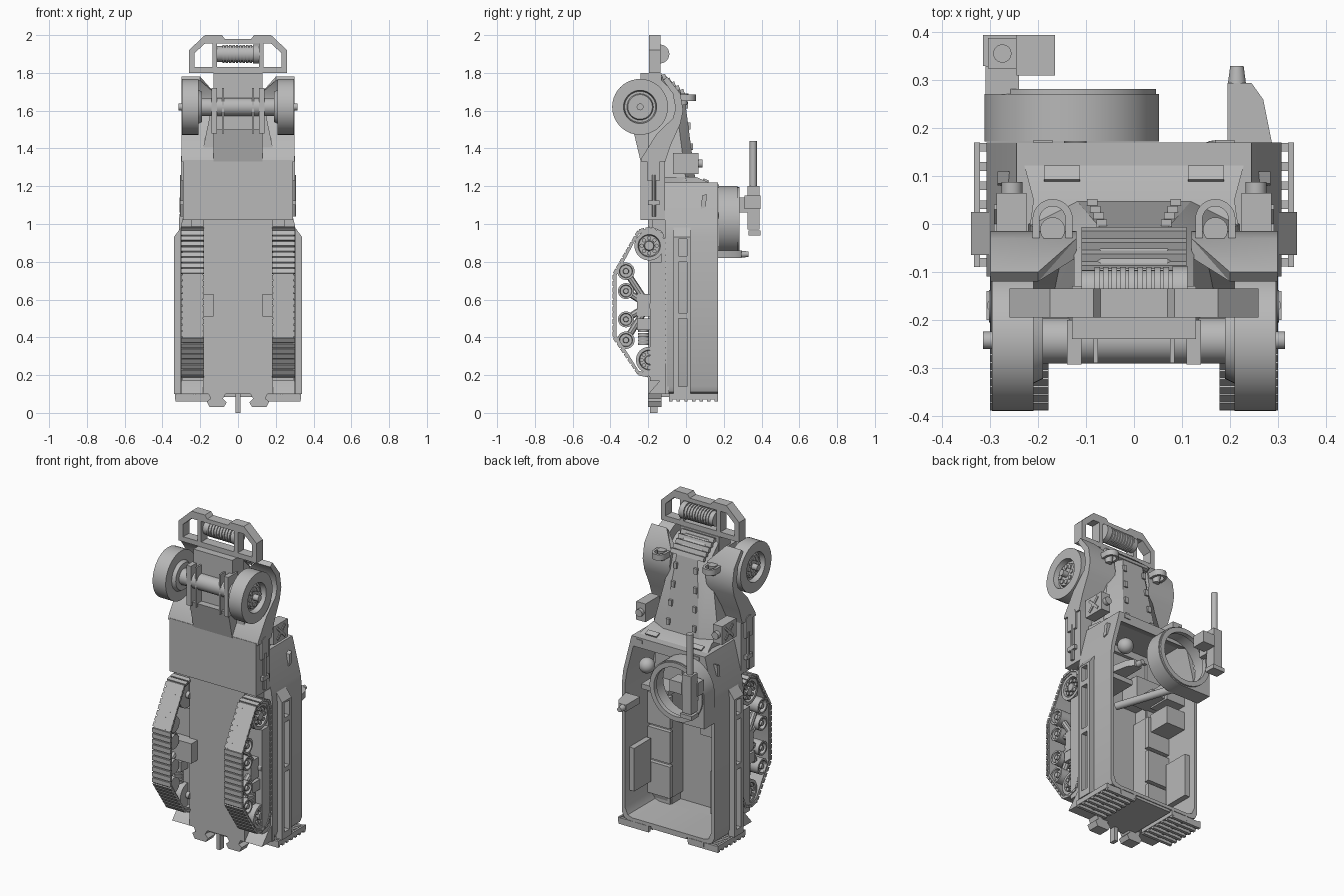
import bpy, bmesh
from math import pi, sin, cos, atan2, radians
from mathutils import Vector, Matrix

old = bpy.data.objects.get("Cube")
if old:
    bpy.data.objects.remove(old)

grey = bpy.data.materials.new("plain grey")
grey.use_nodes = True
grey.diffuse_color = (0.48, 0.48, 0.48, 1)
grey.node_tree.nodes["Principled BSDF"].inputs["Base Color"].default_value = grey.diffuse_color
made = []


def finish(name, bm):
    bmesh.ops.recalc_face_normals(bm, faces=bm.faces)
    me = bpy.data.meshes.new(name)
    bm.to_mesh(me)
    bm.free()
    me.materials.append(grey)
    ob = bpy.data.objects.new(name, me)
    bpy.context.collection.objects.link(ob)
    made.append(ob)
    return ob


def boxes(name, items):
    """Boxes from (centre, size, turn about x)."""
    bm = bmesh.new()
    for c, s, turn in items:
        m = Matrix.Translation(c) @ Matrix.Rotation(turn, 4, 'X') @ Matrix.Diagonal((*s, 1))
        bmesh.ops.create_cube(bm, size=1, matrix=m)
    return finish(name, bm)


def box(name, x, y, z):
    r = (x, y, z)
    return boxes(name, [([(a + b) / 2 for a, b in r], [abs(b - a) for a, b in r], 0)])


def rod(name, p, q, r, r2=None, n=24):
    p, q = Vector(p), Vector(q)
    d = q - p
    bm = bmesh.new()
    m = Matrix.Translation((p + q) / 2) @ d.to_track_quat('Z', 'Y').to_matrix().to_4x4()
    bmesh.ops.create_cone(bm, cap_ends=True, segments=n, radius1=r,
                          radius2=r if r2 is None else r2, depth=d.length, matrix=m)
    return finish(name, bm)


def plate(name, loops, axis, a, b):
    """Extrude an outline with holes along an axis from a to b."""
    cu = bpy.data.curves.new(name, 'CURVE')
    cu.dimensions, cu.fill_mode, cu.extrude = '2D', 'BOTH', 0.5
    for loop in loops:
        sp = cu.splines.new('POLY')
        sp.points.add(len(loop) - 1)
        for pt, (p, q) in zip(sp.points, loop):
            pt.co = (p, q, 0, 1)
        sp.use_cyclic_u = True
    tmp = bpy.data.objects.new(name, cu)
    bpy.context.collection.objects.link(tmp)
    dg = bpy.context.evaluated_depsgraph_get()
    me = bpy.data.meshes.new_from_object(tmp.evaluated_get(dg))
    bm = bmesh.new()
    bm.from_mesh(me)
    bpy.data.objects.remove(tmp)
    bmesh.ops.remove_doubles(bm, verts=bm.verts, dist=1e-5)
    for v in bm.verts:
        p, q, t = v.co.x, v.co.y, a + (b - a) * (v.co.z + 0.5)
        v.co = {'x': (t, p, q), 'y': (p, t, q), 'z': (p, q, t)}[axis]
    return finish(name, bm)


def loft(name, rings):
    bm = bmesh.new()
    vs = [[bm.verts.new(p) for p in ring] for ring in rings]
    n = len(vs[0])
    for r0, r1 in zip(vs, vs[1:]):
        for i in range(n):
            bm.faces.new((r0[i], r0[(i + 1) % n], r1[(i + 1) % n], r1[i]))
    bm.faces.new(vs[0])
    bm.faces.new(vs[-1])
    return finish(name, bm)


def lathe(name, prof, y, z, side):
    """Spin (radius, x) points about an axle along x."""
    bm = bmesh.new()
    vs = [bm.verts.new((side * x, y + r, z)) for r, x in prof]
    es = [bm.edges.new(e) for e in zip(vs, vs[1:])]
    bmesh.ops.spin(bm, geom=vs + es, cent=(0, y, z), axis=(1, 0, 0), angle=2 * pi, steps=40)
    bmesh.ops.remove_doubles(bm, verts=bm.verts, dist=1e-5)
    return finish(name, bm)


def rect(p0, p1, q0, q1):
    return [(p0, q0), (p1, q0), (p1, q1), (p0, q1)]


def arc(cp, cq, r, a0, a1, n):
    return [(cp + r * cos(a0 + (a1 - a0) * i / n), cq + r * sin(a0 + (a1 - a0) * i / n)) for i in range(n + 1)]


def both(half):
    return half + [(-p, q) for p, q in reversed(half)]


# Open hull: wall ring, floors and lower tub
hull_out = both([(.27, .1), (.295, .11), (.308, .14), (.308, .93), (.3, 1.0), (.245, 1.22)])
hull_in = both([(.24, .12), (.27, .13), (.288, .17), (.288, .92), (.275, 1.0), (.225, 1.19)])
plate("hull_wall", [hull_out, hull_in], 'y', -.1, .17)
plate("sponson_floor", [both([(.308, .1), (.308, .93), (.3, 1.0), (.245, 1.22)]), rect(-.17, .17, .12, 1.15)], 'y', -.11, -.09)
plate("lower_tub", [rect(-.185, .185, .1, 1.02), rect(-.165, .165, .12, 1.0)], 'y', -.2, -.1)
box("tub_floor", (-.185, .185), (-.2, -.185), (.1, 1.02))
box("cab_belly", (-.29, .29), (-.24, -.11), (1.02, 1.34))

# Windshield with vision slits
loft("windshield", [[(-x, y, z), (x, y, z), (x, y, z + .04), (-x, y, z + .04)]
                    for x, y, z in ((.235, -.13, 1.21), (.21, .05, 1.21), (.242, .17, 1.16))])
for s in (1, -1):
    boxes("vision_frame", [((s * .15, .105, 1.23), (.075, .032, .012), radians(-23))])
    boxes("windshield_clip", [((s * .19, .165, 1.2), (.04, .02, .02), 0)])

# Hood, hinges and radiator louvres
def hood_ring(x, lo, hi, z):
    return [(-x, lo, z), (x, lo, z), (x, hi - .05, z), (x * .55, hi, z), (-x * .55, hi, z), (-x, hi - .05, z)]

loft("hood", [hood_ring(.22, -.2, .05, 1.23), hood_ring(.125, -.2, -.01, 1.69), hood_ring(.125, -.2, -.1, 1.78)])
boxes("hood_hinges", [((s * (.09 - .025 * t), .048 - .055 * t, 1.25 + .42 * t), (.022, .022, .035), 0)
                      for s in (1, -1) for t in (.12, .38, .64, .9)])
boxes("radiator_louvres", [((0, -.02 - .024 * i, 1.7 + .02 * i), (.22, .02, .026), radians(20)) for i in range(5)])
box("radiator_base", (-.13, .13), (-.24, -.13), (1.34, 1.8))
loft("belly_pan", [[(-.13, y, z), (.13, y, z), (.13, -.2, z), (-.13, -.2, z)] for y, z in ((-.24, 1.33), (-.28, 1.5))])
for s in (1, -1):
    box("frame_rail", (s * .075, s * .085), (-.29, -.2), (1.48, 1.72))
    box("axle_block", (s * .11, s * .14), (-.293, -.2), (1.48, 1.72))
rod("front_axle", (-.21, -.243, 1.62), (.21, -.243, 1.62), .048)

# Bumper frame and winch
bumper = both([(.26, 1.8), (.26, 1.92), (.175, 2.0), (.085, 2.0), (.07, 1.98)])
holes = [rect(-.11, .11, 1.83, 1.955)]
for s in (1, -1):
    holes.append([(s * .135, 1.83), (s * .23, 1.83), (s * .23, 1.905), (s * .175, 1.955), (s * .135, 1.955)])
plate("bumper", [bumper] + holes, 'y', -.195, -.135)
rod("winch_drum", (-.11, -.138, 1.9), (.11, -.138, 1.9), .042)
for i in range(9):
    rod("winch_cable", (-.083 + i * .018, -.138, 1.9), (-.071 + i * .018, -.138, 1.9), .048)
rod("winch_motor", (.08, -.138, 1.9), (.112, -.138, 1.9), .05)

fender = [(-.24, 1.33), (-.11, 1.33), (-.08, 1.42), (-.03, 1.53), (-.015, 1.6), (-.03, 1.69), (-.1, 1.78),
          (-.12, 1.76), (-.07, 1.69), (-.055, 1.61), (-.07, 1.56), (-.16, 1.47), (-.235, 1.35)]
tyre = [(0, .28), (.065, .28), (.07, .265), (.082, .265), (.088, .297), (.148, .297),
        (.148, .21), (.09, .21), (.08, .19), (0, .19)]
road = [(0, .29), (.3, .29), (.35, .27), (.7, .27), (.76, .29), (1, .29), (1, .2), (0, .2)]
track = [(-.185, .98), (-.25, .965), (-.383, .735), (-.383, .40), (-.25, .205), (-.2, .195), (-.14, .213),
         (-.112, .28), (-.112, .9), (-.13, .955)]

for s in (1, -1):
    # Front wheel and fender with a narrowed tip
    wing = plate("fender", [fender], 'x', s * .12, s * .3)
    for v in wing.data.vertices:
        if v.co.z > 1.72 and abs(v.co.x) < .15:
            v.co.x = s * .2
    lathe("front_wheel", tyre, -.243, 1.62, s)
    rod("wheel_hub", (s * .27, -.243, 1.62), (s * .315, -.243, 1.62), .018)
    for y, z in arc(-.243, 1.62, .046, 0, 7 * pi / 4, 7):
        rod("wheel_nut", (s * .27, y, z), (s * .286, y, z), .013, n=10)

    # Track band with pads
    inner = [(-.25 + (y + .25) * .88, .59 + (z - .59) * .955) for y, z in track]
    plate("track_band", [track, inner], 'x', s * .185, s * .295)
    pads = []
    for (y0, z0), (y1, z1) in zip(track, track[1:] + track[:1]):
        length = ((y1 - y0) ** 2 + (z1 - z0) ** 2) ** .5
        k = max(1, round(length / .032))
        for i in range(k):
            t = (i + .5) / k
            pads.append(((s * .24, y0 + (y1 - y0) * t, z0 + (z1 - z0) * t), (.122, .014, .026),
                         atan2(z1 - z0, y1 - y0) - pi / 2))
    boxes("track_pads", pads)

    # Running gear
    for y, z, r in ((-.195, .885, .078), (-.195, .28, .07), (-.318, .75, .046), (-.318, .645, .042),
                    (-.318, .495, .042), (-.318, .385, .046), (-.165, .565, .03)):
        lathe("road_wheel", [(a * r, x) for a, x in road], y, z, s)
    for z in (.885, .28):
        rod("sprocket_axle", (s * .18, -.195, z), (s * .24, -.195, z), .02)
        for y, w in arc(-.195, z, .04, 0, 7 * pi / 4, 7):
            rod("sprocket_stud", (s * .265, y, w), (s * .288, y, w), .011, n=8)
    for z in (.75, .645, .495, .385):
        rod("bogie_arm", (s * .25, -.318, z), (s * .25, -.23, .57 + (z - .57) * .25), .018, n=8)
    box("bogie_bracket", (s * .13, s * .27), (-.26, -.19), (.51, .63))
    box("spring_cap", (s * .2, s * .28), (-.26, -.17), (.44, .5))
    for i in range(5):
        rod("bogie_spring", (s * .24, -.225, .36 + i * .017), (s * .24, -.225, .372 + i * .017), .028, n=16)
    plate("rear_mudguard", [[(-.2, .1), (-.1, .1), (-.07, .21), (-.1, .2), (-.13, .18)]], 'x', s * .185, s * .3)

    # Side rack with a slanted front end
    rack = plate("side_rack", [rect(-.065, .025, .1, .985), rect(-.04, .005, .14, .5), rect(-.04, .005, .53, .8),
                               rect(-.04, .005, .83, .92)], 'x', s * .3, s * .34)
    for v in rack.data.vertices:
        if v.co.z > .95 and abs(v.co.x) > .32:
            v.co.z = .93

    # Door details, shovel and lockers
    plate("door_visor", [[(.08, 1.08), (.105, 1.09), (.11, 1.16), (.085, 1.15)]], 'x', s * .255, s * .285)
    rod("shovel_handle", (s * .297, -.17, 1.04), (s * .297, -.17, 1.26), .011, n=10)
    plate("shovel_blade", [arc(-.172, 1.325, .034, 0, pi, 10) + [(-.206, 1.23), (-.138, 1.23)]], 'x', s * .285, s * .303)
    box("shovel_clip", (s * .285, s * .308), (-.2, -.14), (1.1, 1.125))
    box("side_locker", (s * .225, s * .287), (-.07, .065), (1.265, 1.375))
    rod("locker_cap", (s * .255, .06, 1.32), (s * .255, .088, 1.32), .022)
    boxes("locker_ribs", [((s * .288, 0, 1.32), (.008, .015, .1), a * pi / 4) for a in (-1, 1)])

    # Headlight and its guard
    guard = arc(.17 * s, .01, .042, 0, pi, 14) + [(.17 * s - .042, -.05), (.17 * s + .042, -.05)]
    gap = arc(.17 * s, .01, .027, 0, pi, 14) + [(.17 * s - .027, -.05), (.17 * s + .027, -.05)]
    plate("headlight_guard", [guard, gap], 'z', 1.65, 1.685)
    rod("headlight", (s * .17, -.012, 1.63), (s * .17, -.012, 1.69), .018, .026)

    # Bench with cushions and backrest, front seats
    box("bench", (s * .15, s * .295), (-.19, -.07), (.17, .8))
    for z in (.18, .39, .6):
        box("bench_cushion", (s * .14, s * .29), (-.075, -.045), (z, z + .19))
    box("bench_backrest", (s * .255, s * .292), (-.03, .13), (.26, .52))
    box("front_seat", (s * .07, s * .25), (-.18, -.06), (.88, 1.03))
    box("front_seat_back", (s * .07, s * .25), (-.1, .07), (.86, .89))

    # Rear stowage rack and bumperette
    for x in (.13, .225, .322):
        box("rack_rail", (s * x, s * (x + .012)), (-.09, .17), (.072, .102))
    boxes("rack_bars", [((s * .232, -.08 + i * .04, .079), (.2, .018, .038), 0) for i in range(7)])
    plate("rear_bumperette", [[(s * p, q) for p, q in ((.06, .11), (.16, .11), (.145, .075), (.165, .06), (.15, .03),
                                                       (.075, .03), (.06, .055), (.08, .075))]], 'y', -.2, -.13)
box("tow_hitch", (-.012, .012), (-.19, -.15), (0, .11))
box("rear_door", (-.12, .12), (-.18, .165), (.085, .11))
for z in (.7, .85):
    box("radio_box", (-.285, -.16), (-.05, .09), (z, z + .11))
bm = bmesh.new()
bmesh.ops.create_uvsphere(bm, u_segments=24, v_segments=14, radius=.045, matrix=Matrix.Translation((.17, .13, 1.045)))
finish("cab_lamp", bm)

# Gun ring platform, post and gun
skirt = arc(-.13, 1.02, .182, -pi / 2, pi, 36) + [(-.312, .84)]
plate("ring_platform", [skirt, arc(-.13, 1.02, .162, 0, 2 * pi * 35 / 36, 35)], 'y', .172, .272)
plate("gun_ring", [arc(-.13, 1.02, .176, 0, 2 * pi * 35 / 36, 35), arc(-.13, 1.02, .147, 0, 2 * pi * 35 / 36, 35)], 'y', .255, .282)
rod("ring_post", (0, -.15, .85), (-.13, .19, .86), .022)
box("gun_mount", (-.31, -.24), (.27, .33), (1.06, 1.14))
box("gun_receiver", (-.305, -.245), (.325, .388), (.97, 1.2))
box("gun_grip", (-.315, -.235), (.33, .395), (.94, .965))
box("ammo_box", (-.245, -.165), (.31, .395), (1.08, 1.15))
rod("gun_barrel", (-.275, .356, 1.2), (-.275, .356, 1.44), .019)

# Pintle socket on the side wall
plate("pintle_arm", [[(.195, .16), (.29, .16), (.27, .26), (.245, .295), (.195, .295)]], 'z', .82, .86)
rod("pintle_socket", (.215, .285, .84), (.215, .33, .84), .02, .014)

bpy.ops.object.select_all(action='DESELECT')
for ob in made:
    ob.select_set(True)
bpy.context.view_layer.objects.active = made[0]
bpy.ops.object.shade_smooth_by_angle(angle=radians(30))
